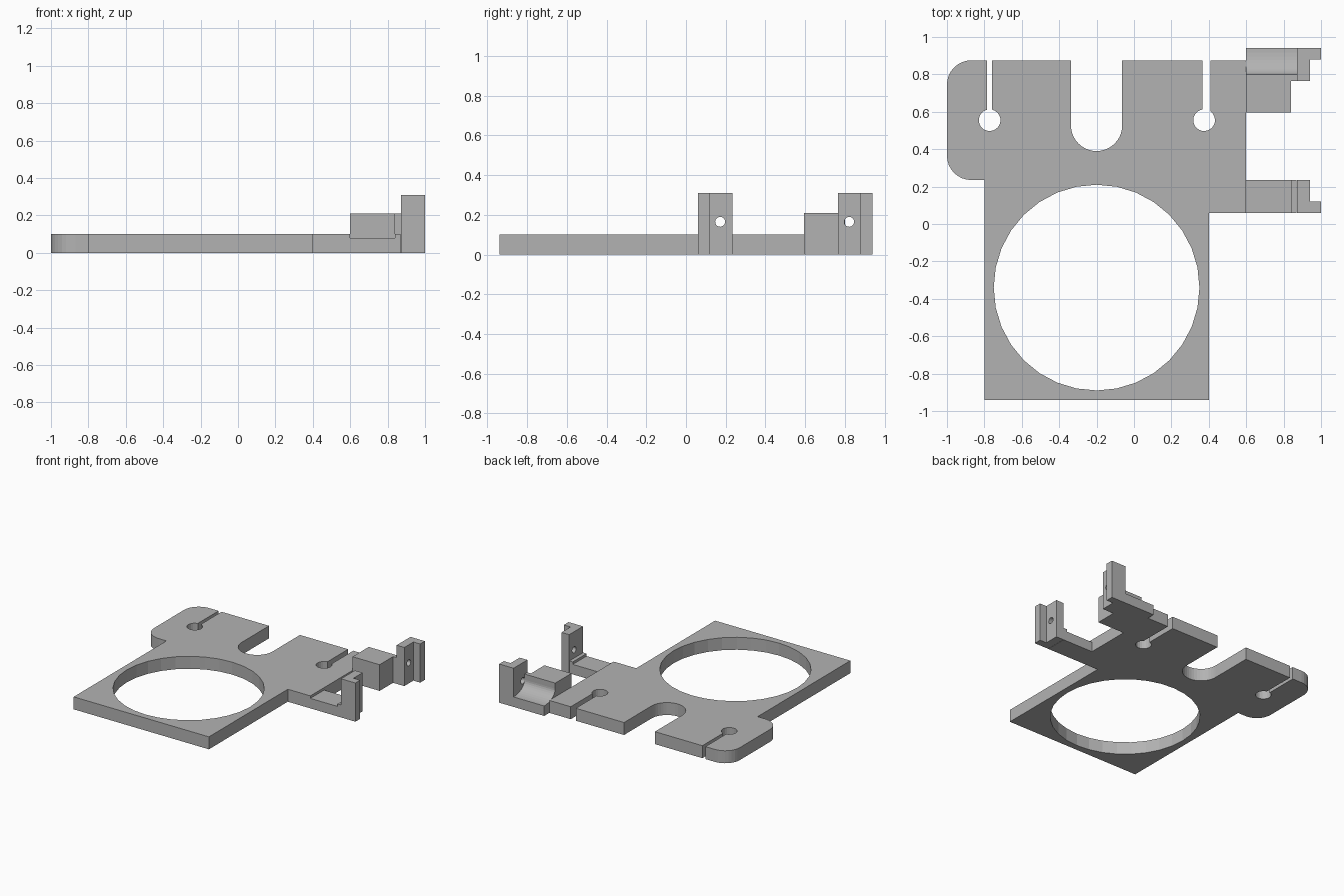
import bpy, bmesh
from math import pi, sin, cos, acos
from mathutils import Matrix

cube = bpy.data.objects.get("Cube")
if cube:
    bpy.data.objects.remove(cube, do_unlink=True)

GREY = (0.45, 0.45, 0.45, 1)
mat = bpy.data.materials.new("matte grey")
mat.use_nodes = True
mat.diffuse_color = GREY
mat.node_tree.nodes["Principled BSDF"].inputs["Base Color"].default_value = GREY


def arc(cx, cy, rx, ry, a0, a1, n):
    steps = [a0 + (a1 - a0) * i / n for i in range(n + 1)]
    return [(cx + rx * cos(a), cy + ry * sin(a)) for a in steps]


def circle(cx, cy, r, n):
    return arc(cx, cy, r, r, 0, 2 * pi, n)[:-1]


def slot(x0, x1, cx, cy, r, top):
    """Open slot that runs down from the top edge into a round end."""
    start = acos((x1 - cx) / r)
    end = acos((x0 - cx) / r) - 2 * pi
    return [(x1, top)] + arc(cx, cy, r, r, start, end, 20) + [(x0, top)]


def extrude(name, loops, low, high, along_x=False):
    """Fill closed loops (inner ones become holes) and extrude them."""
    curve = bpy.data.curves.new(name, "CURVE")
    curve.dimensions = "2D"
    curve.fill_mode = "BOTH"
    curve.extrude = (high - low) / 2
    for loop in loops:
        spline = curve.splines.new("POLY")
        spline.points.add(len(loop) - 1)
        for point, (u, v) in zip(spline.points, loop):
            point.co = (u, v, 0, 1)
        spline.use_cyclic_u = True
    temp = bpy.data.objects.new(name + " profile", curve)
    bpy.context.collection.objects.link(temp)
    graph = bpy.context.evaluated_depsgraph_get()
    mesh = bpy.data.meshes.new_from_object(temp.evaluated_get(graph))
    bpy.data.objects.remove(temp, do_unlink=True)
    bpy.data.curves.remove(curve)

    bm = bmesh.new()
    bm.from_mesh(mesh)
    bmesh.ops.remove_doubles(bm, verts=bm.verts, dist=0.0001)
    bm.transform(Matrix.Translation((0, 0, (low + high) / 2)))
    if along_x:  # profile u, v, depth become y, z, x
        bm.transform(Matrix(((0, 0, 1, 0), (1, 0, 0, 0), (0, 1, 0, 0), (0, 0, 0, 1))))
    bmesh.ops.recalc_face_normals(bm, faces=bm.faces)
    bm.to_mesh(mesh)
    bm.free()
    mesh.name = name
    mesh.materials.clear()
    mesh.materials.append(mat)
    for poly in mesh.polygons:
        poly.material_index = 0
        poly.use_smooth = False
    obj = bpy.data.objects.new(name, mesh)
    bpy.context.collection.objects.link(obj)
    return obj


def rect(u0, u1, v0, v1):
    return [(u0, v0), (u1, v0), (u1, v1), (u0, v1)]


# Base plate with rounded side tab, two keyhole slots, U notch and big opening
TOP, TAB, R = 0.875, 0.235, 0.13
outline = [(-0.8, -0.94), (0.4, -0.94), (0.4, 0.06), (0.6, 0.06), (0.6, TOP)]
outline += slot(0.365, 0.41, 0.375, 0.555, 0.058, TOP)
outline += slot(-0.337, -0.063, -0.2, 0.527, 0.137, TOP)
outline += slot(-0.785, -0.758, -0.772, 0.555, 0.058, TOP)
outline += arc(-1 + R, TOP - R, R, R, pi / 2, pi, 8)
outline += arc(-1 + R, TAB + R, R, R, pi, 1.5 * pi, 8)
outline += [(-0.8, TAB)]
extrude("base_plate", [outline, circle(-0.2, -0.34, 0.55, 32)], 0, 0.1)

# Front arm with a small step at the post
extrude("front_arm", [rect(0.6, 0.87, 0.06, 0.235)], 0, 0.08)
extrude("front_arm_step", [rect(0.84, 0.87, 0.06, 0.235)], 0.08, 0.1)

# Rear block, its back part hollowed by a concave curve
extrude("rear_block", [rect(0.6, 0.84, 0.595, 0.765)], 0, 0.21)
cradle = [(0.94, 0), (0.765, 0), (0.765, 0.21), (0.8, 0.21)]
cradle += arc(0.94, 0.165, 0.14, 0.085, pi, 1.5 * pi, 10)
extrude("rear_cradle", [cradle], 0.6, 0.875, along_x=True)

# Drilled upright posts, each with an outer flange
for side, y0, y1, hole, f0, f1 in (
        ("front", 0.06, 0.235, 0.172, 0.06, 0.12),
        ("rear", 0.765, 0.94, 0.822, 0.88, 0.94)):
    extrude(side + "_post", [rect(y0, y1, 0, 0.31), circle(hole, 0.165, 0.025, 20)],
            0.872, 0.94, along_x=True)
    extrude(side + "_flange", [rect(0.94, 1, f0, f1)], 0, 0.31)
